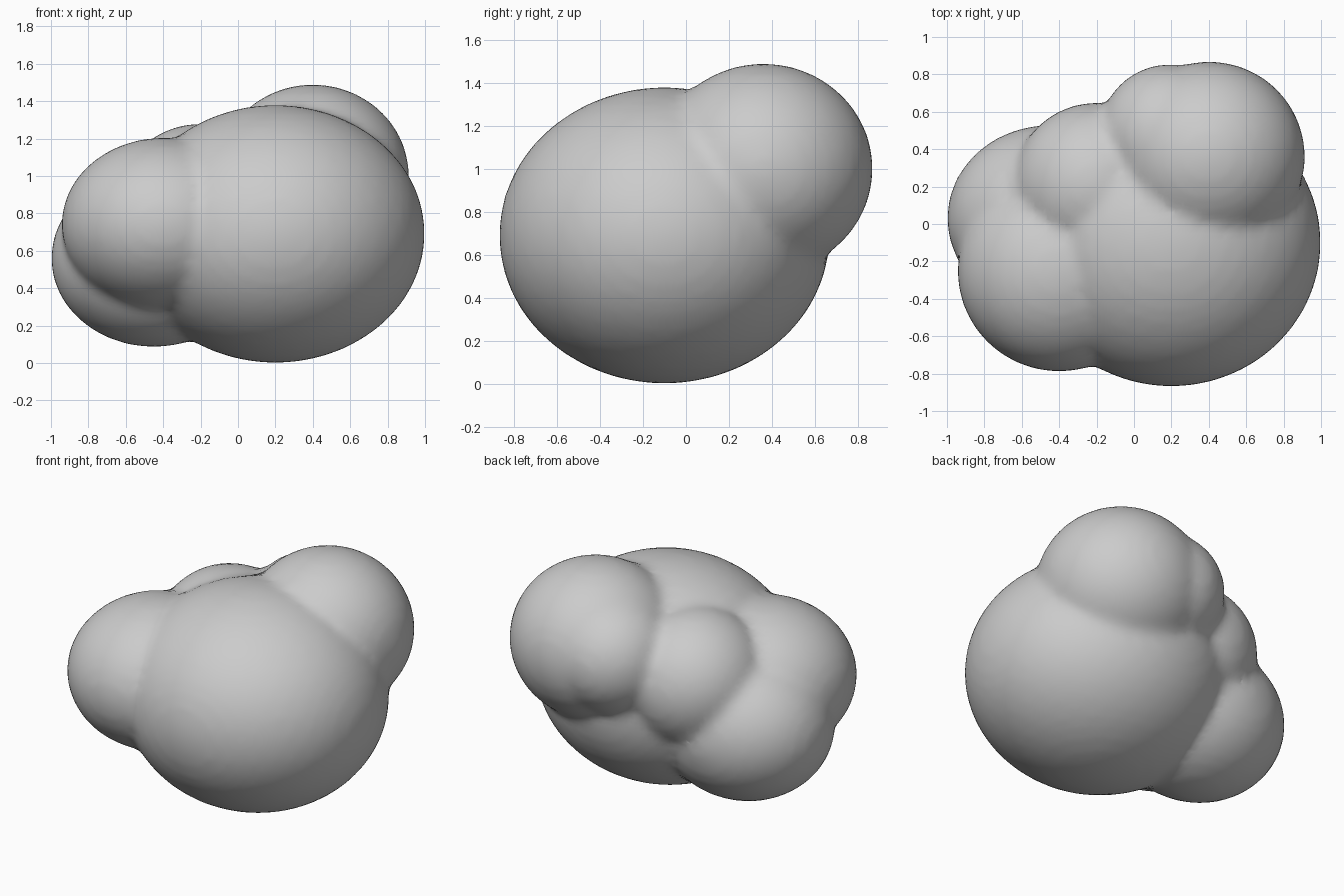
import bpy, bmesh
from mathutils import Matrix, Vector

if "Cube" in bpy.data.objects:
    bpy.data.objects.remove(bpy.data.objects["Cube"])

# Overlapping lobes of the lump: centre, radii
lobes = [
    ((0.20, -0.10, 0.69), (0.80, 0.77, 0.69)),    # main body
    ((0.40, 0.36, 1.00), (0.515, 0.51, 0.49)),    # high back lobe
    ((0.19, 0.47, 1.00), (0.38, 0.385, 0.37)),    # shoulder of the back lobe
    ((-0.40, -0.25, 0.74), (0.545, 0.54, 0.465)), # left front lobe
    ((-0.45, 0.03, 0.56), (0.55, 0.50, 0.475)),   # left back lobe
    ((-0.20, 0.20, 0.85), (0.45, 0.45, 0.43)),    # middle back lobe
]

bm = bmesh.new()
for centre, radii in lobes:
    place = Matrix.Translation(centre) @ Matrix.Diagonal((*radii, 1))
    bmesh.ops.create_icosphere(bm, subdivisions=4, radius=1, matrix=place)
mesh = bpy.data.meshes.new("lumpy_blob")
bm.to_mesh(mesh)
bm.free()
blob = bpy.data.objects.new("lumpy_blob", mesh)
bpy.context.collection.objects.link(blob)

# Plain grey surface
grey = bpy.data.materials.new("grey")
grey.diffuse_color = (0.6, 0.6, 0.6, 1)
grey.use_nodes = True
grey.node_tree.nodes["Principled BSDF"].inputs["Base Color"].default_value = grey.diffuse_color
mesh.materials.append(grey)

# Fuse the lobes into one skin and soften the creases
remesh = blob.modifiers.new("fuse", 'REMESH')
remesh.mode = 'VOXEL'
remesh.voxel_size = 0.035
remesh.use_smooth_shade = True
soften = blob.modifiers.new("soften", 'SMOOTH')
soften.factor = 0.5
soften.iterations = 5
